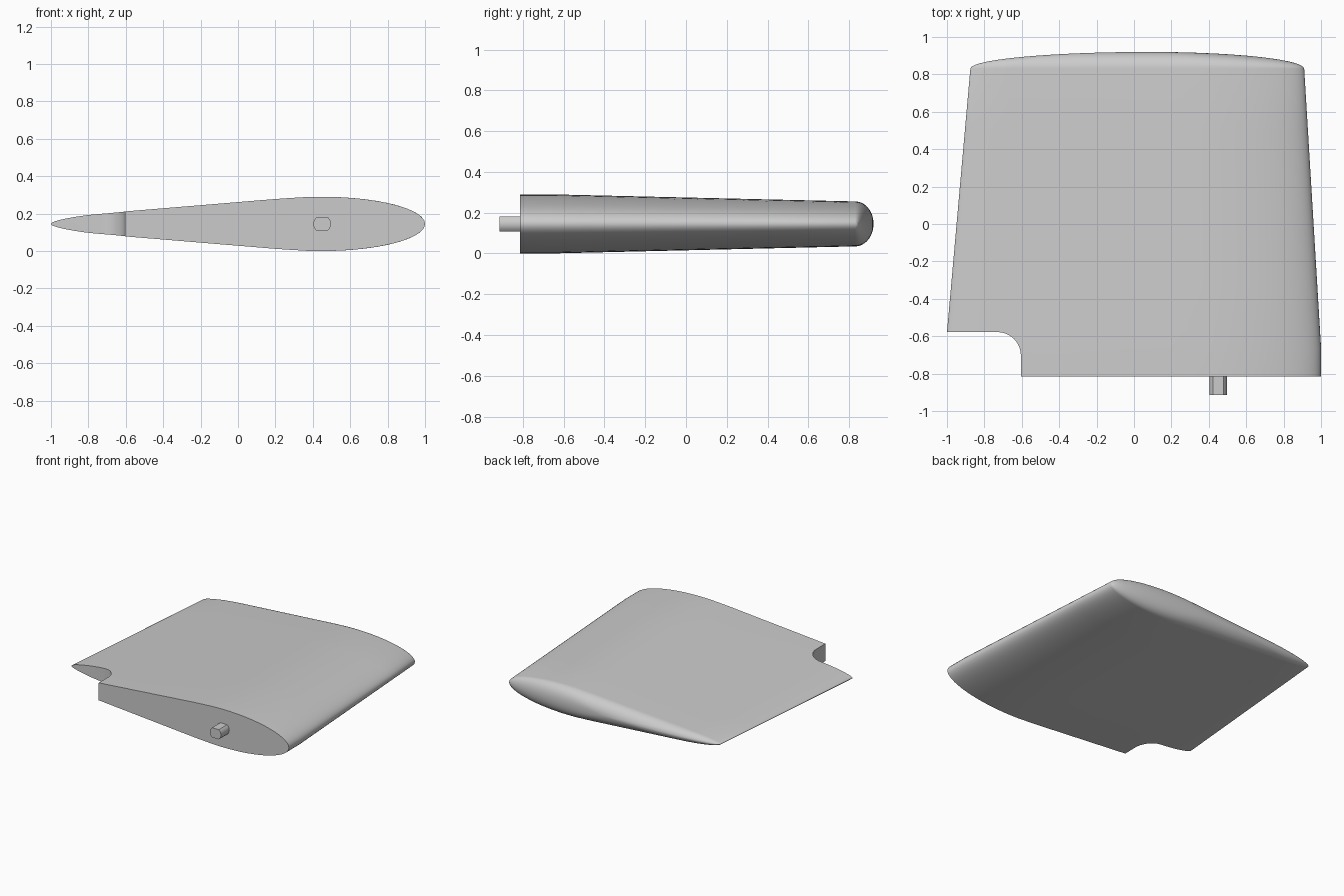
import bpy, bmesh
from math import sin, cos, pi, sqrt, radians

old = bpy.data.objects.get("Cube")
if old:
    bpy.data.objects.remove(old)

MID_Z = 0.145     # height of the symmetry plane
ROOT_Y, TIP_Y, TIP_DEPTH = -0.815, 0.83, 0.09

grey = bpy.data.materials.new("plain grey")
grey.use_nodes = True
colour = (0.6, 0.6, 0.6, 1)
grey.diffuse_color = colour
grey.node_tree.nodes["Principled BSDF"].inputs["Base Color"].default_value = colour


def make_loft(name, rings, apex=None):
    """Skin a list of closed rings, capped at both ends or closed at an apex."""
    bm = bmesh.new()
    loops = [[bm.verts.new(p) for p in ring] for ring in rings]
    n = len(loops[0])
    for a, b in zip(loops, loops[1:]):
        for i in range(n):
            j = (i + 1) % n
            bm.faces.new((a[i], a[j], b[j], b[i]))
    bm.faces.new(loops[0])
    if apex:
        top = bm.verts.new(apex)
        for i in range(n):
            bm.faces.new((loops[-1][i], loops[-1][(i + 1) % n], top))
    else:
        bm.faces.new(loops[-1])
    bmesh.ops.recalc_face_normals(bm, faces=bm.faces)
    mesh = bpy.data.meshes.new(name)
    bm.to_mesh(mesh)
    bm.free()
    mesh.materials.append(grey)
    obj = bpy.data.objects.new(name, mesh)
    bpy.context.collection.objects.link(obj)
    return obj


def select_only(obj):
    bpy.ops.object.select_all(action='DESELECT')
    obj.select_set(True)
    bpy.context.view_layer.objects.active = obj


# Foil section: elliptical nose, straight flanks, slim rounded tail
upper = []
for i in range(17):
    a = i / 16 * pi / 2
    upper.append((0.45 + 0.55 * cos(a), 0.145 * sin(a)))
upper += [(0.37, 0.1435), (0.28, 0.138), (0.2, 0.1325), (-0.3, 0.0907)]
for i in range(13):
    a = i / 12 * pi / 2
    d = -0.25 * sin(a)
    upper.append((-0.75 + d, (0.053 + 0.08 * d) * cos(a)))
upper[0], upper[-1] = (1, 0), (-1, 0)
section = upper + [(u, -h) for u, h in reversed(upper[1:-1])]


def foil_ring(y, s=1.0):
    """Section placed at y; s shrinks it toward the tip centre."""
    t = min(y, TIP_Y)
    f = max(0, (t + 0.66) / (TIP_Y + 0.66))
    lead = 1 - 0.09 * f
    trail = -1 + 0.125 * (t + 0.58) / (TIP_Y + 0.58)
    thick = 1 - 0.24 * f
    ring = []
    for u, h in section:
        x = trail + (lead - trail) * (u + 1) / 2
        ring.append((0.08 + (x - 0.08) * s, y, MID_Z + h * thick * s))
    return ring


# Tapered blade with a domed tip
rings = [foil_ring(y) for y in (ROOT_Y, -0.66, -0.3, 0.1, 0.5, TIP_Y)]
for i in range(1, 14):
    a = i / 14 * pi / 2
    rings.append(foil_ring(TIP_Y + TIP_DEPTH * sin(a), cos(a)))
blade = make_loft("blade", rings, (0.08, TIP_Y + TIP_DEPTH, MID_Z))

# Rounded notch at the trailing root corner
r = 0.125
outline = [(-1.3, -1.0), (-0.605, -1.0)]
for i in range(13):
    a = i / 12 * pi / 2
    outline.append((-0.605 - r + r * cos(a), -0.578 - r + r * sin(a)))
outline.append((-1.3, -0.578))
cutter = make_loft("notch_cutter", [[(x, y, z) for x, y in outline] for z in (-0.2, 0.5)])
cutter.hide_render = True
cut = blade.modifiers.new("notch", 'BOOLEAN')
cut.operation = 'DIFFERENCE'
cut.solver = 'EXACT'
cut.object = cutter
select_only(blade)
bpy.ops.object.modifier_apply(modifier="notch")
bpy.data.objects.remove(cutter)
bpy.ops.object.shade_smooth_by_angle(angle=radians(30))

# Pivot peg: round bar with flats above and below
arc = [radians(-52 + 104 * i / 6) for i in range(7)]
peg_outline = [(0.047 * cos(a), 0.047 * sin(a)) for a in arc]
peg_outline += [(-x, -z) for x, z in peg_outline]
peg = make_loft("pivot_peg", [[(0.45 + x, y, MID_Z + z) for x, z in peg_outline]
                              for y in (-0.915, ROOT_Y + 0.02)])
select_only(peg)
bpy.ops.object.shade_smooth_by_angle(angle=radians(30))
